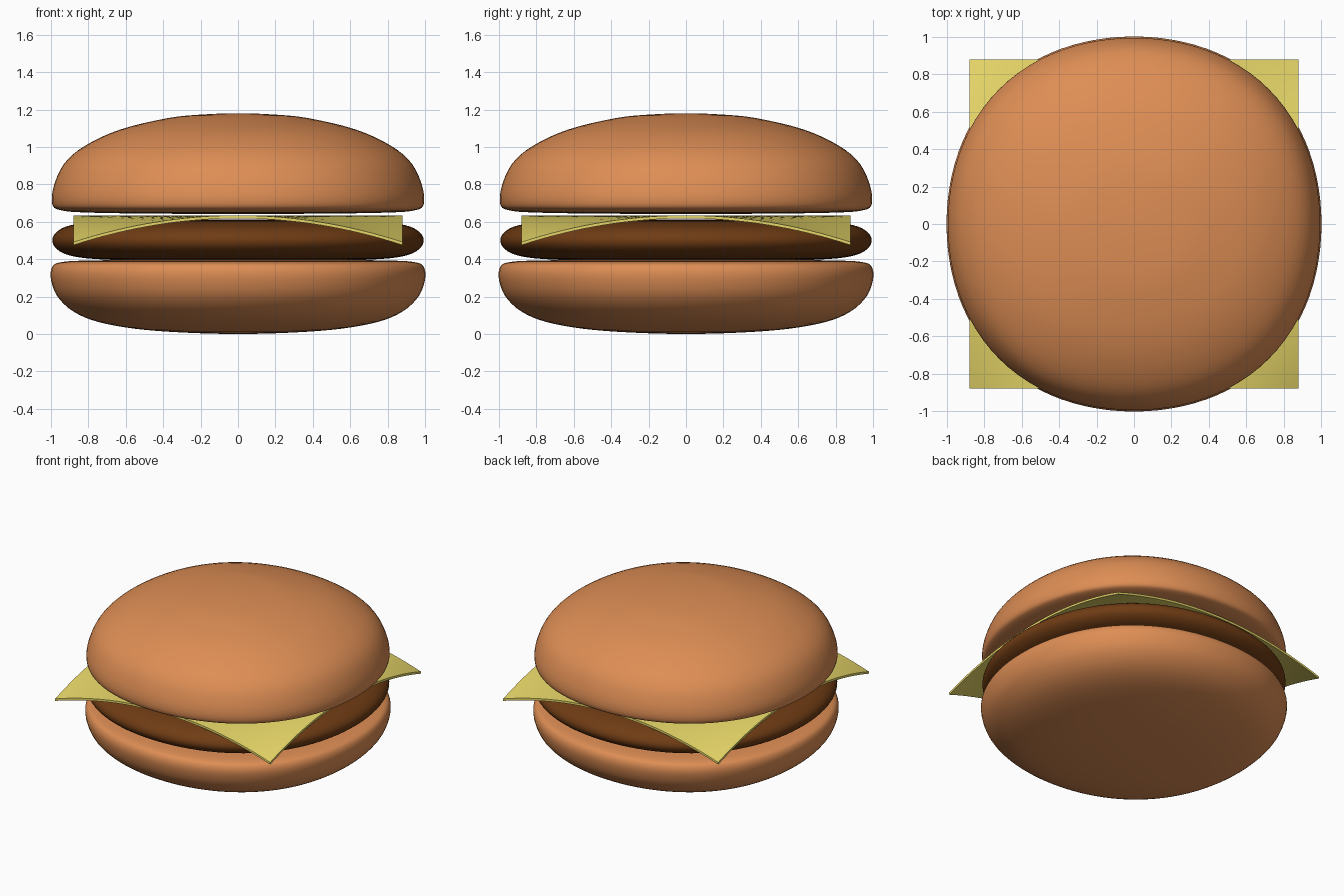
import bpy, bmesh
from math import sin, cos, tau
from mathutils import Vector

if "Cube" in bpy.data.objects:
    bpy.data.objects.remove(bpy.data.objects["Cube"])


def material(name, rgb):
    m = bpy.data.materials.new(name)
    m.diffuse_color = (*rgb, 1)
    m.use_nodes = True
    m.node_tree.nodes["Principled BSDF"].inputs["Base Color"].default_value = m.diffuse_color
    return m


def finish(bm, name, mat):
    bmesh.ops.recalc_face_normals(bm, faces=bm.faces)
    me = bpy.data.meshes.new(name)
    bm.to_mesh(me)
    bm.free()
    me.materials.append(mat)
    ob = bpy.data.objects.new(name, me)
    bpy.context.collection.objects.link(ob)
    bpy.ops.object.select_all(action='DESELECT')
    ob.select_set(True)
    bpy.context.view_layer.objects.active = ob
    return ob


def smooth_profile(pts, n=4):
    # Catmull-Rom curve through (radius, height) points
    p = [Vector(q) for q in pts]
    p = [Vector((-p[1].x, p[1].y))] + p + [Vector((-p[-2].x, p[-2].y))]
    out = []
    for a, b, c, d in zip(p, p[1:], p[2:], p[3:]):
        for i in range(n):
            t = i / n
            out.append(0.5 * (2 * b + (c - a) * t + (2 * a - 5 * b + 4 * c - d) * t**2
                              + (3 * b - a - 3 * c + d) * t**3))
    return out[1:]


def rounded_disc(name, pts, mat, seg=96):
    # Lathe with a slightly squared outline
    bm = bmesh.new()
    rings = []
    for q in smooth_profile(pts):
        ring = []
        for k in range(seg):
            a = tau * k / seg
            r = q.x * (1 + 0.024 * sin(2 * a) ** 2)
            ring.append(bm.verts.new((r * cos(a), r * sin(a), q.y)))
        rings.append(ring)
    for lo, hi in zip(rings, rings[1:]):
        for k in range(seg):
            j = (k + 1) % seg
            bm.faces.new((lo[k], lo[j], hi[j], hi[k]))
    for ring, z in ((rings[0], pts[0][1]), (rings[-1], pts[-1][1])):
        tip = bm.verts.new((0, 0, z))
        for k in range(seg):
            bm.faces.new((ring[k], ring[(k + 1) % seg], tip))
    finish(bm, name, mat)
    bpy.ops.object.shade_smooth()


bun = material("bun", (0.73, 0.27, 0.09))
meat = material("meat", (0.16, 0.045, 0.007))
cheese = material("cheese", (0.80, 0.68, 0.14))

# Bottom bun
rounded_disc("bottom_bun", [
    (0, 0.0), (0.3, 0.008), (0.55, 0.028), (0.75, 0.065), (0.88, 0.12), (0.965, 0.2),
    (1.0, 0.29), (0.995, 0.355), (0.95, 0.383), (0.8, 0.393), (0.4, 0.396), (0, 0.396)], bun)

# Patty
rounded_disc("patty", [
    (0, 0.388), (0.4, 0.39), (0.75, 0.4), (0.9, 0.42), (0.97, 0.455), (0.993, 0.5),
    (0.97, 0.545), (0.9, 0.58), (0.75, 0.6), (0.4, 0.61), (0, 0.612)], meat)

# Top bun
rounded_disc("top_bun", [
    (0, 0.643), (0.4, 0.643), (0.8, 0.649), (0.95, 0.662), (0.993, 0.695), (0.985, 0.79),
    (0.93, 0.91), (0.82, 1.005), (0.63, 1.093), (0.37, 1.155), (0.18, 1.174), (0, 1.18)], bun)

# Cheese slice with drooping corners
bm = bmesh.new()
half, thick = 0.88, 0.016
bmesh.ops.create_grid(bm, x_segments=32, y_segments=32, size=half)
for v in bm.verts:
    v.co.z = 0.634 - 0.143 * (v.co.x * v.co.y / half**2) ** 2
top = bm.faces[:]
low = bmesh.ops.extrude_face_region(bm, geom=top, use_keep_orig=True)
for v in low["geom"]:
    if isinstance(v, bmesh.types.BMVert):
        v.co.z -= thick
finish(bm, "cheese_slice", cheese)
bpy.ops.object.shade_smooth_by_angle()
